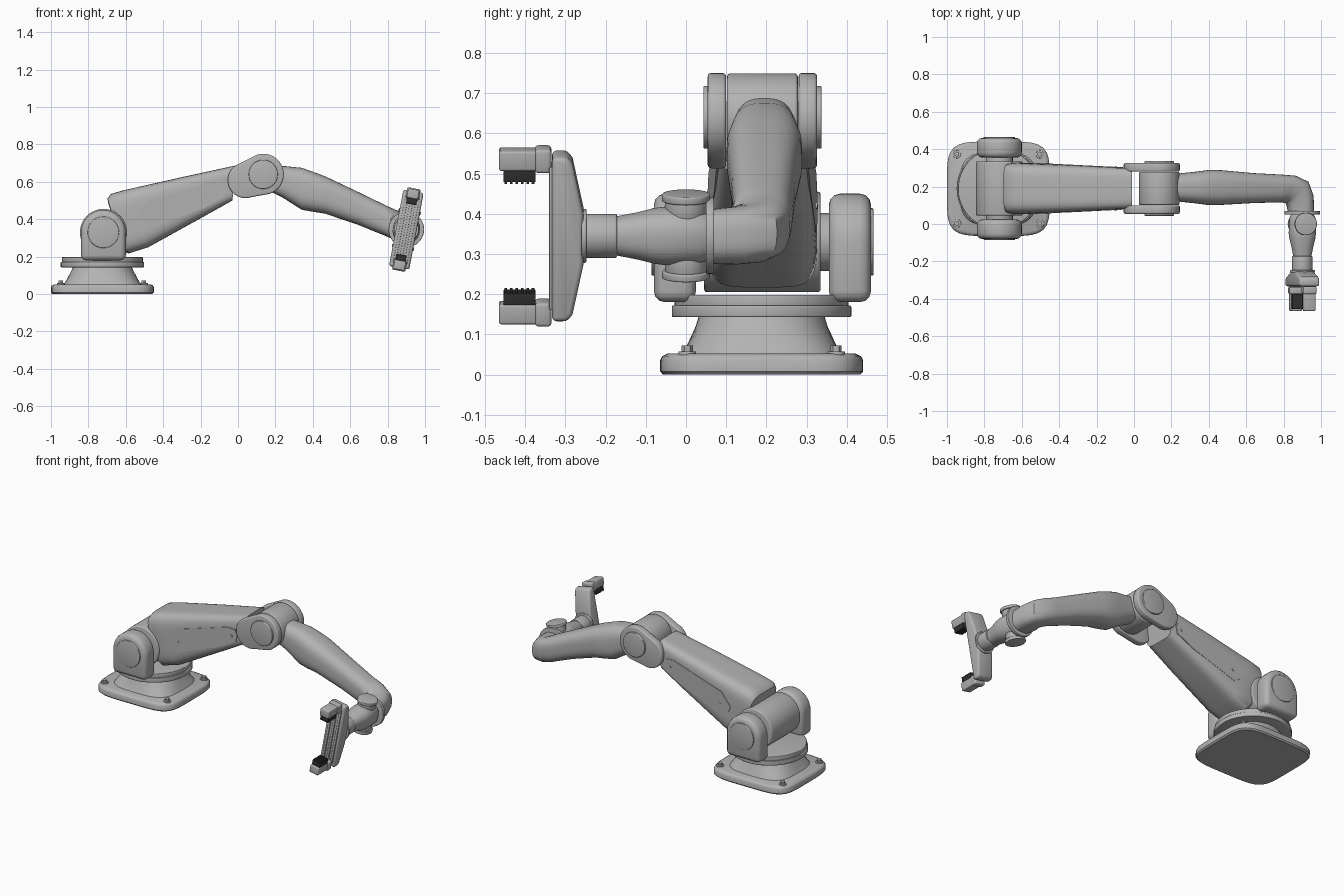
import bpy, bmesh
from math import sin, cos, pi, radians
from mathutils import Vector, Matrix

cube = bpy.data.objects.get("Cube")
if cube:
    bpy.data.objects.remove(cube)


def material(name, value):
    m = bpy.data.materials.new(name)
    m.use_nodes = True
    colour = (value, value, value, 1)
    m.diffuse_color = colour
    m.node_tree.nodes["Principled BSDF"].inputs["Base Color"].default_value = colour
    return m


GREY = material("light grey", 0.45)
DARK = material("dark rubber", 0.03)
MID = 0.19                    # y of the arm's middle plane
SHOULDER = (-0.72, 0.33)      # x, z of the joints
ELBOW = (0.135, 0.64)
WRIST = Matrix.Translation((0.9, 0, 0.345)) @ Matrix.Rotation(radians(10.7), 4, 'Y')


def finish(bm, name, mat=GREY, bevel=0, matrix=None):
    bmesh.ops.recalc_face_normals(bm, faces=bm.faces)
    if bevel:
        edges = [e for e in bm.edges if e.calc_face_angle(0) > radians(35)]
        bmesh.ops.bevel(bm, geom=edges, offset=bevel, segments=3, profile=0.5,
                        affect='EDGES', clamp_overlap=True)
    me = bpy.data.meshes.new(name)
    bm.to_mesh(me)
    bm.free()
    me.materials.append(mat)
    me.shade_smooth()
    me.set_sharp_from_angle(angle=radians(38))
    ob = bpy.data.objects.new(name, me)
    bpy.context.collection.objects.link(ob)
    if matrix:
        ob.matrix_world = matrix
    return ob


def rod(name, a, b, r1, r2=None, bevel=0.004, segs=48, **kw):
    """Cylinder or cone from point a to point b."""
    a, b = Vector(a), Vector(b)
    turn = Vector((0, 0, 1)).rotation_difference(b - a).to_matrix().to_4x4()
    bm = bmesh.new()
    bmesh.ops.create_cone(bm, cap_ends=True, segments=segs, radius1=r1,
                          radius2=r1 if r2 is None else r2, depth=(b - a).length,
                          matrix=Matrix.Translation((a + b) / 2) @ turn)
    return finish(bm, name, bevel=bevel, **kw)


def box(name, centre, size, bevel=0.005, **kw):
    bm = bmesh.new()
    bmesh.ops.create_cube(bm, size=1, matrix=Matrix.Translation(centre) @ Matrix.Diagonal((*size, 1)))
    return finish(bm, name, bevel=bevel, **kw)


def prism(name, near, far, **kw):
    """Solid between two matching outlines."""
    bm = bmesh.new()
    rings = [[bm.verts.new(p) for p in ring] for ring in (near, far)]
    for ring in rings:
        bm.faces.new(ring)
    for i in range(len(near)):
        bm.faces.new((rings[0][i - 1], rings[0][i], rings[1][i], rings[1][i - 1]))
    return finish(bm, name, **kw)


def loft(name, sections, n=48, **kw):
    """Skin over superellipse sections: centre, side vector, up vector, power."""
    bm = bmesh.new()
    rings = []
    for centre, u, v, power in sections:
        ring = []
        for i in range(n):
            c, s = cos(2 * pi * i / n), sin(2 * pi * i / n)
            k = (abs(c) ** power + abs(s) ** power) ** (-1 / power)
            ring.append(bm.verts.new(Vector(centre) + Vector(u) * c * k + Vector(v) * s * k))
        rings.append(ring)
    for a, b in zip(rings, rings[1:]):
        for i in range(n):
            bm.faces.new((a[i - 1], a[i], b[i], b[i - 1]))
    bm.faces.new(rings[0])
    bm.faces.new(rings[-1])
    return finish(bm, name, **kw)


def arc(x, z, r, start, end, n=20):
    angles = [radians(start + (end - start) * i / n) for i in range(n + 1)]
    return [(x + r * cos(t), z + r * sin(t)) for t in angles]


def slab(name, outline, y0, y1, **kw):
    return prism(name, [(x, y0, z) for x, z in outline], [(x, y1, z) for x, z in outline], **kw)


# Base plate, pedestal, bolts and turntable
BX, BY = -0.725, 0.188


def stack(name, levels):
    loft(name, [((BX, BY, z), (hx, 0, 0), (0, hy, 0), p) for z, hx, hy, p in levels], n=64)


stack("base_plate", [(0, .267, .245, 5), (.008, .275, .2525, 5), (.036, .275, .2525, 5),
                     (.046, .27, .247, 5), (.052, .258, .235, 5)])
stack("pedestal", [(.045, .21, .2, 3.5), (.07, .195, .187, 3.2), (.12, .168, .164, 2.3),
                   (.15, .155, .155, 2)])
for sx in (-1, 1):
    for sy in (-1, 1):
        x, y = BX + sx * 0.222, BY + sy * 0.185
        rod("bolt_washer", (x, y, .045), (x, y, .058), .022, bevel=.002, segs=24)
        rod("bolt_head", (x, y, .05), (x, y, .072), .014, bevel=0, segs=6)
rod("turntable_lower", (BX, BY, .143), (BX, BY, .172), .223, segs=64)
rod("turntable_upper", (BX, BY, .168), (BX, BY, .198), .216, segs=64)

# Shoulder: drum, shaft and two arched housings
sx, sz = SHOULDER
rod("shoulder_drum", (sx, MID - .145, sz), (sx, MID + .145, sz), .125, bevel=.008)
rod("shoulder_shaft", (sx, MID - .18, sz), (sx, MID + .18, sz), .072)
arch = arc(sx, sz, .12, 0, 180) + [(sx - .12, .18), (sx + .12, .18)]
for side in (-1, 1):
    slab("shoulder_housing", arch, MID + side * .165, MID + side * .27, bevel=.028)
    rod("shoulder_cap", (sx, MID + side * .25, sz), (sx, MID + side * .276, sz), .084)

# Upper arm: top and bottom points of each section with its half width
arm = [((-.695, .49), (-.62, .25), .118), ((-.698, .51), (-.608, .228), .13),
       ((-.68, .535), (-.585, .217), .136), ((-.62, .553), (-.48, .25), .135),
       ((-.3, .625), (-.2, .405), .122), ((-.01, .688), (-.03, .5), .107)]
sections = []
for (tx, tz), (bx, bz), w in arm:
    sections.append((((tx + bx) / 2, MID, (tz + bz) / 2), (0, w, 0),
                     ((tx - bx) / 2, 0, (tz - bz) / 2), 5))
loft("upper_arm", sections, n=64)

# Side panels following the taper of the upper arm
panel = [(-.545, .42), (-.475, .5), (-.125, .6), (-.075, .595), (-.06, .565), (-.07, .52),
         (-.18, .46), (-.475, .35), (-.53, .385)]


def arm_side(x, side, lift):
    return MID + side * (.135 - .05 * (x + .55) + lift)


for side in (-1, 1):
    prism("arm_side_panel", [(x, arm_side(x, side, -.015), z) for x, z in panel],
          [(x, arm_side(x, side, .003), z) for x, z in panel])
    for x, z in ((-.465, .42), (-.1, .55)):
        rod("panel_screw", (x, arm_side(x, side, 0), z), (x, arm_side(x, side, .006), z),
            .008, bevel=0, segs=12)

# Elbow: fork plates, caps and centre drum
ex, ez = ELBOW
fork = arc(ex, ez, .11, -71, 109) + arc(.04, .608, .095, 109, 289)
for side in (-1, 1):
    slab("elbow_fork", fork, MID + side * .09, MID + side * .136, bevel=.009)
    rod("elbow_cap", (ex, MID + side * .12, ez), (ex, MID + side * .147, ez), .078)
rod("elbow_drum", (ex, MID - .088, ez), (ex, MID + .088, ez), .109, bevel=.008)

# Forearm: x, y, z, heading, half width, half height
forearm = [(.13, .19, .64, 0, .07, .07), (.24, .195, .6, 0, .075, .085),
           (.34, .195, .563, 0, .086, .112), (.4, .195, .547, 0, .094, .107),
           (.465, .195, .53, 0, .093, .1), (.64, .192, .459, 0, .08, .088),
           (.79, .19, .392, 0, .074, .082), (.84, .184, .37, -18, .078, .08),
           (.872, .165, .353, -45, .086, .075), (.888, .125, .346, -70, .077, .072),
           (.893, .06, .343, -90, .07, .068)]
sections = []
for x, y, z, heading, w, h in forearm:
    t = radians(heading)
    sections.append(((x, y, z), (-sin(t) * w, cos(t) * w, 0), (0, 0, h), 2.8))
loft("forearm", sections)

# Wrist, built along -y in its own tilted frame
rod("wrist_ring", (0, .07, 0), (0, .05, 0), .095, bevel=.003, matrix=WRIST)
body = [(.06, .055), (.035, .068), (-.05, .072), (-.08, .068), (-.12, .058), (-.178, .047)]
loft("wrist_body", [((0, y, 0), (r, 0, 0), (0, 0, r), 2.4) for y, r in body], matrix=WRIST)
for side in (-1, 1):
    rod("wrist_pivot", (0, 0, side * .05), (0, 0, side * .092), .052, matrix=WRIST)
    rod("wrist_pivot_cap", (0, 0, side * .088), (0, 0, side * .107), .06, matrix=WRIST)
rod("tool_shaft", (0, -.172, 0), (0, -.255, 0), .055, matrix=WRIST)
rod("tool_flange", (0, -.247, 0), (0, -.26, 0), .067, matrix=WRIST)

# Gripper bar with rails
bar = [(-.255, .065), (-.282, .19), (-.295, .208), (-.333, .208),
       (-.333, -.208), (-.295, -.208), (-.282, -.19), (-.255, -.065)]
prism("gripper_bar", [(-.055, y, z) for y, z in bar], [(.055, y, z) for y, z in bar],
      bevel=.012, matrix=WRIST)
for x in (-.03, 0, .03):
    box("gripper_rail", (x, -.334, 0), (.016, .012, .36), .002, matrix=WRIST)

# Jaws and rubber pads
for side in (-1, 1):
    box("jaw_carriage", (0, -.355, side * .194), (.072, .04, .06), .008, matrix=WRIST)
    box("jaw_finger", (0, -.405, side * .194), (.062, .12, .05), .006, matrix=WRIST)
    box("jaw_pad", (0, -.414, side * .156), (.056, .08, .03), .002, mat=DARK, matrix=WRIST)
    for i in range(6):
        box("pad_ridge", (0, -.38 - i * .0136, side * .14), (.056, .007, .006), 0,
            mat=DARK, matrix=WRIST)
